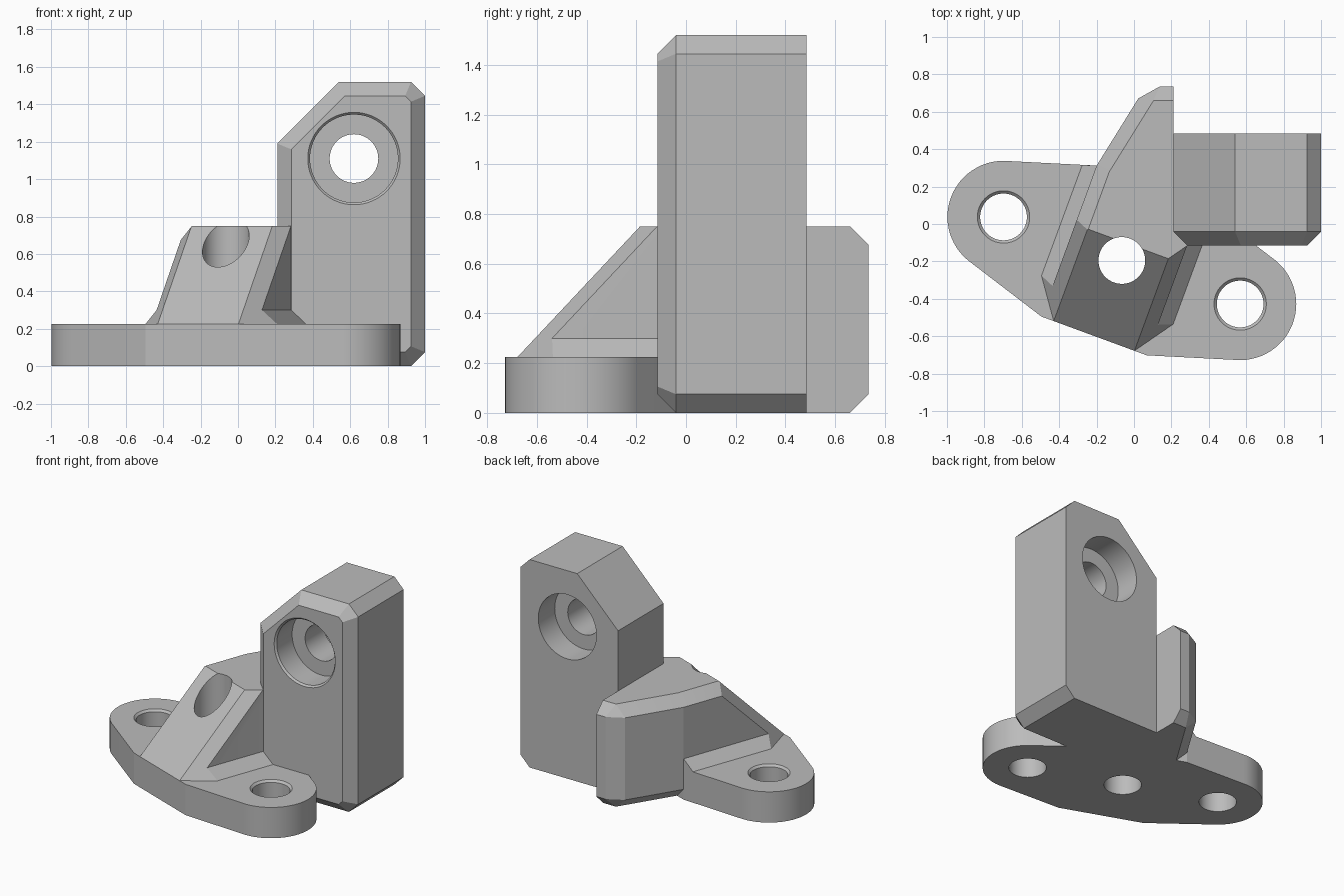
import bpy, bmesh, math
from mathutils import Vector
from mathutils.geometry import convex_hull_2d

if "Cube" in bpy.data.objects:
    bpy.data.objects.remove(bpy.data.objects["Cube"])

grey = bpy.data.materials.new("plain grey")
grey.use_nodes = True
COLOUR = (0.5, 0.5, 0.5, 1)
grey.diffuse_color = COLOUR
grey.node_tree.nodes["Principled BSDF"].inputs["Base Color"].default_value = COLOUR

CH = 0.075          # chamfer width
PLATE = 0.225       # flange thickness
BODY = 0.75         # clamp body height
MID = Vector((-0.065, -0.195))
ANGLE = math.radians(-20.2)
U = Vector((math.cos(ANGLE), math.sin(ANGLE)))   # along the flange
V = Vector((-U.y, U.x))                          # across the flange


def uv(u, v):
    return MID + U * u + V * v


def vec3(p, z=0):
    return Vector((p.x, p.y, z))


def prism(points, direction):
    """Closed prism from a planar polygon swept along a direction."""
    bm = bmesh.new()
    face = bm.faces.new([bm.verts.new(p) for p in points])
    ext = bmesh.ops.extrude_face_region(bm, geom=[face], use_keep_orig=True)
    verts = [g for g in ext["geom"] if isinstance(g, bmesh.types.BMVert)]
    bmesh.ops.translate(bm, vec=direction, verts=verts)
    bmesh.ops.recalc_face_normals(bm, faces=bm.faces)
    return bm


def slice_off(bm, point, normal):
    """Remove everything on the normal's side and cap the cut."""
    geom = bm.verts[:] + bm.edges[:] + bm.faces[:]
    cut = bmesh.ops.bisect_plane(bm, geom=geom, plane_co=point, plane_no=normal,
                                 clear_outer=True, dist=1e-5)["geom_cut"]
    edges = [g for g in cut if isinstance(g, bmesh.types.BMEdge)]
    open_edges = [e for e in edges if e.is_boundary]
    if open_edges:
        bmesh.ops.edgeloop_fill(bm, edges=open_edges)
    bmesh.ops.recalc_face_normals(bm, faces=bm.faces)


def wedge_slope(bm):
    """Front 45 degree slope with a chamfer along each side."""
    for side in (0, 1, -1):
        top = vec3(uv(side * 0.23, 0.095), BODY)
        slope = side * math.sqrt(2)
        slice_off(bm, top, vec3(U * slope - V, 1).normalized())


def add_object(name, bm):
    mesh = bpy.data.meshes.new(name)
    bm.to_mesh(mesh)
    bm.free()
    mesh.materials.append(grey)
    obj = bpy.data.objects.new(name, mesh)
    bpy.context.collection.objects.link(obj)
    return obj


def drill(obj, start, axis, profile):
    """Cut a turned hole; profile is a list of (distance along axis, radius)."""
    rot = Vector(axis).to_track_quat("Z", "Y")
    n = 64
    bm = bmesh.new()
    rings = [[bm.verts.new(Vector(start) + rot @ Vector(
        (r * math.cos(math.tau * i / n), r * math.sin(math.tau * i / n), d)))
        for i in range(n)] for d, r in profile]
    for a, b in zip(rings, rings[1:]):
        for i in range(n):
            j = (i + 1) % n
            bm.faces.new((a[i], a[j], b[j], b[i]))
    bm.faces.new(rings[0])
    bm.faces.new(rings[-1])
    bmesh.ops.recalc_face_normals(bm, faces=bm.faces)
    cutter = add_object("hole_cutter", bm)
    cutter.hide_render = True
    bpy.context.view_layer.objects.active = obj
    mod = obj.modifiers.new("hole", "BOOLEAN")
    mod.operation, mod.solver, mod.object = "DIFFERENCE", "EXACT", cutter
    bpy.ops.object.modifier_apply(modifier=mod.name)
    bpy.data.objects.remove(cutter)


# Flange: hull around two round ears and the body footprint
ears = [uv(-0.674, 0), uv(0.674, 0)]
outline = [uv(su * 0.3, sv * 0.43) for su in (-1, 1) for sv in (-1, 1)]
for c in ears:
    outline += [c + 0.3 * Vector((math.cos(math.tau * i / 64), math.sin(math.tau * i / 64)))
                for i in range(64)]
hull = [outline[i] for i in convex_hull_2d(outline)]
flange = add_object("flange", prism([vec3(p) for p in hull], (0, 0, PLATE)))
for c in ears:
    drill(flange, vec3(c, -0.1), (0, 0, 1),
          [(0, 0.125), (0.31, 0.125), (0.325, 0.14), (0.4, 0.14)])

# Clamp body: bevelled on its outer left and back sides, sloped at the front
wall_end = Vector((-0.2, 0.312))
corner = Vector((0.0625, 0.735))
back_end = Vector((0.21, 0.735))
wall_start = uv(-0.3, -0.43)
foot = [wall_start, uv(0.3, -0.43), uv(0.3, 0.25), Vector((0.5, 0.3)),
        Vector((0.21, 0.3)), back_end, corner, wall_end]
bm = prism([vec3(p) for p in foot], (0, 0, BODY))
outer = (wall_start, wall_end, corner, back_end)


def is_outer(edge):
    a, b = (v.co for v in edge.verts)
    if abs(a.z - b.z) > 0.1:
        return (a.xy - corner).length < 1e-4
    return all(any((p.xy - q).length < 1e-4 for q in outer) for p in (a, b))


bmesh.ops.bevel(bm, geom=[e for e in bm.edges if is_outer(e)], offset=CH,
                segments=1, affect="EDGES", profile=0.5)
wedge_slope(bm)
body = add_object("clamp_body", bm)

# Sloping skirt where the body meets the flange
section = [(-0.375, 0.2), (0.375, 0.2), (0.375, PLATE), (0.3, 0.3),
           (-0.3, 0.3), (-0.375, PLATE)]
bm = prism([vec3(uv(u, -0.4), z) for u, z in section], vec3(V))
wedge_slope(bm)
slice_off(bm, vec3(wall_end), Vector((0.044, 1, 0)).normalized())
skirt = add_object("body_skirt", bm)

# Vertical mounting hole through the middle
for part in (flange, body, skirt):
    drill(part, vec3(MID, -0.1), (0, 0, 1), [(0, 0.125), (1, 0.125)])

# Upright block with a chamfered front rim
L, R, T, FRONT, BACK = 0.21, 1.0, 1.52, -0.115, 0.485
shape = [(L, 0), (R - CH, 0), (R, CH), (R, T - CH), (R - CH, T), (L + 0.33, T), (L, T - 0.33)]
bm = prism([Vector((x, FRONT, z)) for x, z in shape], (0, BACK - FRONT, 0))
rim = [e for e in bm.edges if all(abs(v.co.y - FRONT) < 1e-4 for v in e.verts)]
bmesh.ops.bevel(bm, geom=rim, offset=CH, segments=1, affect="EDGES", profile=0.5)
block = add_object("upright_block", bm)

# Stepped bore, recessed from both faces
drill(block, (0.62, FRONT - 0.1, 1.11), (0, 1, 0),
      [(0, 0.247), (0.1, 0.247), (0.113, 0.235), (0.29, 0.235), (0.29, 0.13),
       (0.51, 0.13), (0.51, 0.235), (0.8, 0.235)])

# Smooth the round surfaces, keep the machined edges sharp
for part in (flange, body, skirt, block):
    bpy.ops.object.select_all(action="DESELECT")
    part.select_set(True)
    bpy.context.view_layer.objects.active = part
    bpy.ops.object.shade_smooth_by_angle(angle=math.radians(11))
